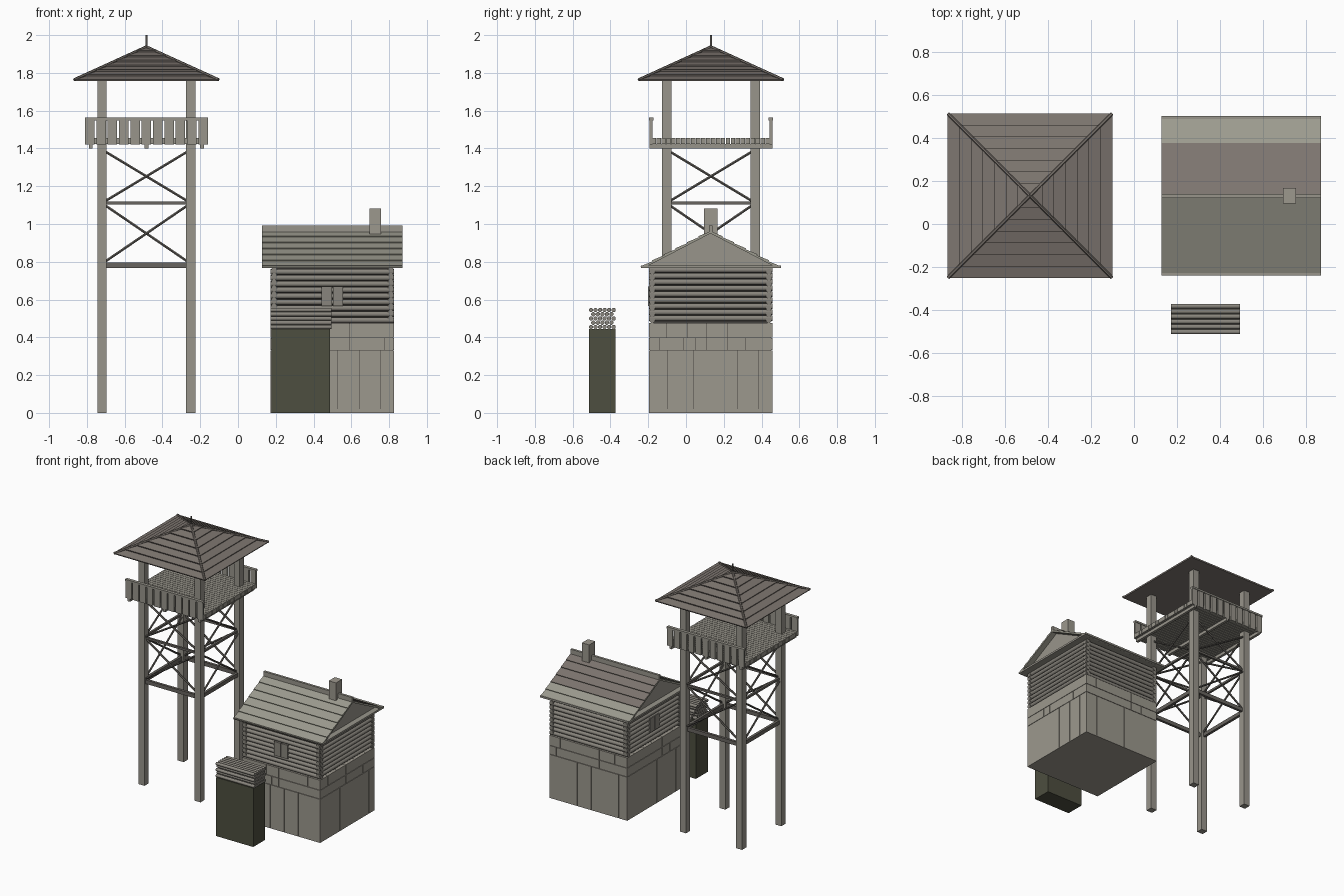
import bpy, bmesh, math
from mathutils import Vector, Matrix

if "Cube" in bpy.data.objects:
    bpy.data.objects.remove(bpy.data.objects["Cube"])


def material(name, rgb):
    m = bpy.data.materials.new(name)
    m.use_nodes = True
    m.diffuse_color = (*rgb, 1)
    m.node_tree.nodes["Principled BSDF"].inputs["Base Color"].default_value = (*rgb, 1)
    return m


GREY = material("weathered grey", (0.315, 0.30, 0.26))
STONE = material("warm grey stone", (0.335, 0.315, 0.27))
PALE = material("pale roof board", (0.335, 0.33, 0.275))
BROWN = material("brown roof board", (0.205, 0.18, 0.16))
LOG = material("log", (0.25, 0.235, 0.205))
BRACE = material("dark brace", (0.14, 0.13, 0.115))
OLIVE = material("dark olive", (0.075, 0.077, 0.05))
GAP = material("dark gap", (0.06, 0.057, 0.05))


class Part:
    """Collects simple solids into one object."""

    def __init__(self, name, *mats):
        self.name, self.mats, self.bm = name, mats, bmesh.new()

    def box(self, x0, x1, y0, y1, z0, z1, turn=Matrix()):
        centre = Vector((x0 + x1, y0 + y1, z0 + z1)) / 2
        scale = Matrix.Diagonal((x1 - x0, y1 - y0, z1 - z0, 1))
        bmesh.ops.create_cube(self.bm, size=1, matrix=turn @ Matrix.Translation(centre) @ scale)

    def rod(self, a, b, r, sides=8):
        a, b = Vector(a), Vector(b)
        d = b - a
        m = Matrix.Translation((a + b) / 2) @ d.to_track_quat("Z", "Y").to_matrix().to_4x4()
        spin = Matrix.Rotation(math.pi / sides, 4, "Z")
        bmesh.ops.create_cone(self.bm, cap_ends=True, segments=sides, radius1=r, radius2=r,
                              depth=d.length, matrix=m @ spin)

    def done(self, smooth=False):
        bmesh.ops.recalc_face_normals(self.bm, faces=self.bm.faces)
        mesh = bpy.data.meshes.new(self.name)
        self.bm.to_mesh(mesh)
        self.bm.free()
        for m in self.mats:
            mesh.materials.append(m)
        obj = bpy.data.objects.new(self.name, mesh)
        bpy.context.collection.objects.link(obj)
        if smooth:
            bpy.ops.object.select_all(action="DESELECT")
            obj.select_set(True)
            bpy.context.view_layer.objects.active = obj
            bpy.ops.object.shade_smooth_by_angle(angle=math.radians(50))


def courses(run, top, low, count, lift):
    """Overlapping board profile from the ridge down to the eave."""
    s = Vector((run, low - top))
    n = Vector((top - low, run)).normalized() * lift
    base = Vector((0, top))
    points = [base]
    for i in range(1, count + 1):
        p = base + s * (i / count)
        points += [p + n, p]
    return points


# ---- Watchtower ----
TX, TY, H = -0.485, 0.132, 0.235
posts = Part("tower_posts", GREY)
for sx in (-1, 1):
    for sy in (-1, 1):
        x, y = TX + sx * H, TY + sy * H
        posts.box(x - .025, x + .025, y - .025, y + .025, 0, 1.79)
posts.done()

# Cross braces and rails on each side
braces = Part("tower_braces", BRACE)
for k in range(4):
    turn = Matrix.Translation((TX, TY, 0)) @ Matrix.Rotation(k * math.pi / 2, 4, "Z")
    for z0, z1 in ((0.80, 1.10), (1.12, 1.385)):
        for s in (-1, 1):
            y = -H - s * .007
            braces.rod(turn @ Vector((-s * .22, y, z0)), turn @ Vector((s * .22, y, z1)), .0075, 6)
    braces.box(-.22, .22, -H - .010, -H + .010, .768, .797, turn)
    braces.box(-.22, .22, -H - .008, -H + .008, 1.104, 1.12, turn)
braces.done()

# Platform boards on joists
floor = Part("platform_boards", GREY)
pitch = 0.63 / 24
for i in range(24):
    y = TY - .315 + i * pitch
    floor.box(TX - .325, TX + .325, y, y + pitch - .003, 1.423, 1.455)
floor.done()
joists = Part("platform_joists", GREY)
for x in (-.295, 0, .295):
    joists.box(TX + x - .01, TX + x + .01, TY - .325, TY + .325, 1.40, 1.423)
joists.done()

# Board railings at the front and back, with staggered boards
rail = Part("platform_railings", GREY)
for s in (-1, 1):
    y = TY + s * .317
    for i in range(11):
        x = TX - .325 + i * .06 + (.005 if s > 0 else 0)
        rail.box(x, x + (.045 if s > 0 else .05), y - .008, y + .008, 1.42, 1.555)
    rail.box(TX - .325, TX + .325, y - .012, y + .012, 1.549, 1.563)
rail.done()

# Stepped pyramid roof
roof = Part("tower_roof", BROWN)
bm, previous = roof.bm, None
for i, (d, z) in enumerate(courses(.38, 1.935, 1.757, 7, .010)):
    if i == 0:
        previous = [bm.verts.new((TX, TY, z))] * 4
        continue
    ring = [bm.verts.new((TX + a * d, TY + b * d, z))
            for a, b in ((-1, -1), (1, -1), (1, 1), (-1, 1))]
    for k in range(4):
        j = (k + 1) % 4
        corners = [previous[k], ring[k], ring[j]]
        if i > 1:
            corners.append(previous[j])
        bm.faces.new(corners)
    previous = ring
bm.faces.new(previous)
roof.done()
hips = Part("tower_roof_hips", BROWN)
for a in (-1, 1):
    for b in (-1, 1):
        hips.rod((TX, TY, 1.938), (TX + a * .382, TY + b * .382, 1.764), .008, 6)
hips.done()
finial = Part("tower_finial", BRACE)
finial.rod((TX, TY, 1.90), (TX, TY, 2.0), .006)
finial.done(True)

# ---- House ----
HX, HY, W = 0.5, 0.13, 0.327
core = Part("house_core", GAP)
core.box(HX - W + .007, HX + W - .007, HY - W + .007, HY + W - .007, .01, .472)
core.box(HX - W + .025, HX + W - .025, HY - W + .025, HY + W - .025, .47, .77)
core.done()

# Stone courses, with joints as fractions of the wall
rows = ((0, .330, (0, .15, .36, .54, .72, .89, 1)),
        (.333, .397, (0, .09, .28, .38, .47, .64, .78, .92, 1)),
        (.400, .475, (0, .14, .31, .47, .64, .84, 1)))
stones = Part("stone_walls", STONE)
stones.box(HX - W + .004, HX + W - .004, HY - W + .004, HY + W - .004, 0, .02)
for k in range(4):
    turn = Matrix.Translation((HX, HY, 0)) @ Matrix.Rotation(k * math.pi / 2, 4, "Z")
    for z0, z1, cuts in rows:
        for a, b in zip(cuts, cuts[1:]):
            stones.box(-W + 2 * W * a + (.001 if a else 0), -W + 2 * W * b - (.001 if b < 1 else 0),
                       -W, -W + .03, z0, z1, turn)
stones.done()

# Crossing log walls
logs = Part("log_walls", LOG)
for i in range(9):
    z = .491 + i * .032
    for s in (-1, 1):
        logs.rod((HX - W, HY + s * (W - .018), z), (HX + W, HY + s * (W - .018), z), .0158)
        zy = z + .01
        logs.rod((HX + s * (W - .018), HY - W, zy), (HX + s * (W - .018), HY + W, zy), .0158)
logs.done(True)

# Paired shutters on the front and right walls
shutters = Part("shutters", LOG)
for angle, out in ((0, .005), (-math.pi / 2, .001)):
    turn = Matrix.Translation((HX, HY, 0)) @ Matrix.Rotation(angle, 4, "Z")
    for s in (-1, 1):
        shutters.box(s * .03 - .027, s * .03 + .027, -W - out, -W + .02, .565, .67, turn)
shutters.done()

# Gable and eave board
gable = Part("gable", GREY)
ends = []
for x in (HX - .33, HX + .33):
    ends.append([gable.bm.verts.new((x, HY + y, z))
                 for y, z in ((-.345, .775), (.345, .775), (0, .957))])
for e in ends:
    gable.bm.faces.new(e)
for i in range(3):
    j = (i + 1) % 3
    gable.bm.faces.new((ends[0][i], ends[0][j], ends[1][j], ends[1][i]))
gable.box(HX - .372, HX + .372, HY - .368, HY + .374, .767, .781)
gable.done()

# Overlapping roof boards: front all pale, back brown with pale lower courses
for name, side in (("front_roof_slope", -1), ("back_roof_slope", 1)):
    slope = Part(name, PALE, BROWN)
    outer = courses(.368, .962, .771, 6, .006)
    outline = outer + [Vector((.355, .766)), Vector((0, .950))]
    left, right = ([slope.bm.verts.new((HX + x, HY + side * d, z)) for d, z in outline]
                   for x in (-.372, .372))
    slope.bm.faces.new(left)
    slope.bm.faces.new(right)
    for i in range(len(outline)):
        j = (i + 1) % len(outline)
        f = slope.bm.faces.new((left[i], left[j], right[j], right[i]))
        if side > 0 and i < 8:
            f.material_index = 1
    slope.done()

ridge = Part("ridge_beam", GREY)
ridge.box(HX - .372, HX + .372, HY - .009, HY + .009, .955, .993)
ridge.done()
chimney = Part("chimney", STONE)
chimney.box(.695, .756, HY - .035, HY + .037, .88, 1.083)
chimney.done()

# ---- Wood store ----
store = Part("wood_store", OLIVE)
store.box(.177, .488, -.514, -.372, 0, .445)
store.done()
wood = Part("stacked_firewood", LOG)
for row in range(5):
    for i in range(6 - row % 2):
        y = -.503 + i * .024 + (row % 2) * .012
        wood.rod((.172, y, .455 + row * .0225), (.495, y, .455 + row * .0225), .0118)
wood.done(True)
